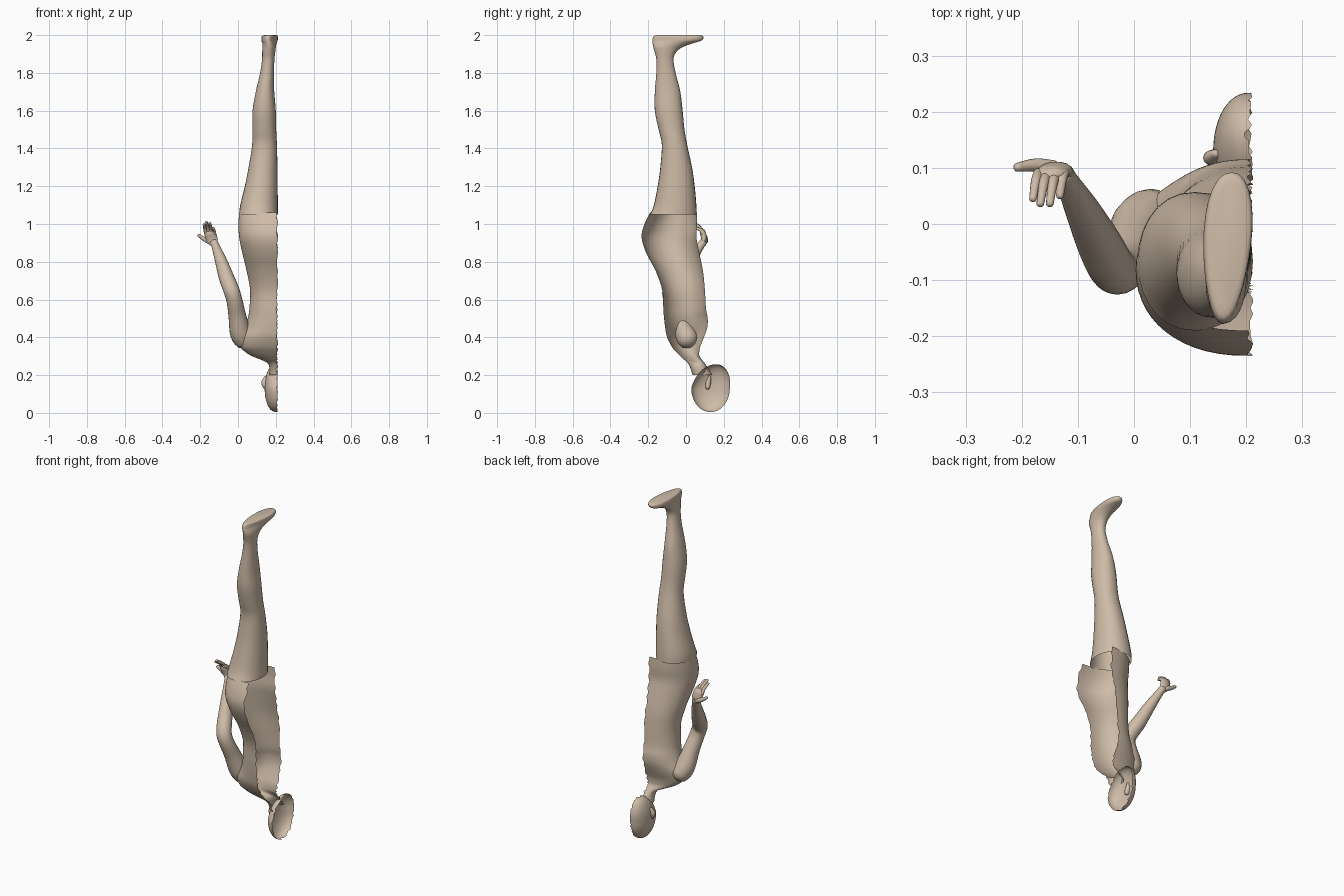
import bpy, bmesh, math, random
from mathutils import Vector

random.seed(4)
skin = bpy.data.materials.new("skin")
skin.diffuse_color = (0.62, 0.5, 0.39, 1)
CUT = 0.207


def smooth_rows(rows, steps):
    """Catmull-Rom interpolation through rows of numbers."""
    out = []
    for i in range(len(rows) - 1):
        p0, p1 = rows[max(i - 1, 0)], rows[i]
        p2, p3 = rows[i + 1], rows[min(i + 2, len(rows) - 1)]
        for s in range(steps):
            t = s / steps
            out.append([0.5 * (2 * b + (c - a) * t + (2 * a - 5 * b + 4 * c - d) * t * t
                               + (3 * b - a - 3 * c + d) * t ** 3)
                        for a, b, c, d in zip(p0, p1, p2, p3)])
    return out + [list(rows[-1])]


def loft(name, rings, closed=True, cap_start=False, cap_end=False):
    bm = bmesh.new()
    vs = [[bm.verts.new(p) for p in ring] for ring in rings]
    n = len(vs[0])
    for a, b in zip(vs, vs[1:]):
        for i in range(n if closed else n - 1):
            j = (i + 1) % n
            bm.faces.new((a[i], a[j], b[j], b[i]))
    if cap_start:
        bm.faces.new(vs[0])
    if cap_end:
        bm.faces.new(vs[-1])
    bmesh.ops.recalc_face_normals(bm, faces=bm.faces)
    me = bpy.data.meshes.new(name)
    bm.to_mesh(me)
    bm.free()
    me.materials.append(skin)
    ob = bpy.data.objects.new(name, me)
    bpy.context.collection.objects.link(ob)
    bpy.ops.object.select_all(action='DESELECT')
    ob.select_set(True)
    bpy.context.view_layer.objects.active = ob
    bpy.ops.object.shade_smooth_by_angle(angle=math.radians(50))
    return ob


def half_shell(name, rows, steps, power=0.85, n=28, jitter=0.006):
    """Open half body; rows are z, back y, front y, outer x."""
    rings = []
    for z, y0, y1, x0 in smooth_rows(rows, steps):
        ring = []
        for i in range(n + 1):
            t = math.pi * i / n
            x = CUT - (CUT - x0) * max(math.sin(t), 0) ** power
            if i in (0, n):
                x += random.uniform(-jitter, jitter)
            ring.append((x, (y0 + y1) / 2 - (y1 - y0) / 2 * math.cos(t), z))
        rings.append(ring)
    return loft(name, rings, closed=False)


def tube(name, pts, steps=5, n=14, flat=1.0):
    """Limb along points x, y, z, radius, with rounded ends."""
    rows = smooth_rows(pts, steps)
    c = [Vector(r[:3]) for r in rows]
    rings = []
    for i, r in enumerate(rows):
        d = (c[min(i + 1, len(c) - 1)] - c[max(i - 1, 0)]).normalized()
        u = d.cross(Vector((0, 1, 0))).normalized()
        v = d.cross(u)
        ring = lambda o, k: [o + (u * math.cos(a) + v * math.sin(a) * flat) * r[3] * k
                             for a in (math.tau * j / n for j in range(n))]
        ends = [(1, 0.15), (0.87, 0.5), (0.5, 0.87)]
        if i == 0:
            rings += [ring(c[i] - d * r[3] * e * 0.8, k) for e, k in ends]
        rings.append(ring(c[i], 1))
        if i == len(rows) - 1:
            rings += [ring(c[i] + d * r[3] * e * 0.8, k) for e, k in reversed(ends)]
    return loft(name, rings, cap_start=True, cap_end=True)


# torso half shell, hips down to the neck (the figure is upside down)
half_shell("torso", [
    (1.06, -0.19, 0.057, 0.006), (1.0, -0.22, 0.058, 0.003), (0.93, -0.235, 0.055, 0.006),
    (0.85, -0.212, 0.07, 0.022), (0.75, -0.16, 0.09, 0.046), (0.65, -0.126, 0.10, 0.064),
    (0.55, -0.12, 0.106, 0.06), (0.5, -0.116, 0.115, 0.052), (0.45, -0.11, 0.112, 0.035),
    (0.4, -0.10, 0.095, 0.01), (0.35, -0.075, 0.075, 0.012), (0.32, -0.05, 0.07, 0.042),
    (0.3, -0.03, 0.072, 0.075), (0.28, -0.008, 0.085, 0.125), (0.265, 0.008, 0.098, 0.155),
    (0.24, 0.022, 0.115, 0.166), (0.2, 0.035, 0.14, 0.165)], 4)

# head half shell
head = []
for i in range(15):
    a = math.pi * (0.03 + 0.94 * i / 14)
    s, z = math.sin(a), 0.131 + 0.127 * math.cos(a)
    yc = 0.13 + 0.03 * max(math.cos(a), 0)
    head.append((z, yc - 0.102 * s, yc + 0.102 * s * (1 - 0.1 * max(math.cos(a), 0)),
                 CUT - 0.066 * s ** 0.8))
half_shell("head", head, 2, power=0.9, n=24, jitter=0.004)

# ear
tube("ear", [(0.148, 0.115, 0.135, 0.014), (0.141, 0.118, 0.16, 0.018),
             (0.147, 0.125, 0.187, 0.01)], flat=0.8).scale.x = 1.0

# leg and foot: z, back y, front y, outer x, inner x, toe widening
leg_rows = [
    (1.05, -0.19, 0.057, 0.006, 0.212, 0), (1.1, -0.17, 0.055, 0.012, 0.211, 0),
    (1.2, -0.15, 0.046, 0.036, 0.21, 0), (1.3, -0.136, 0.032, 0.056, 0.209, 0),
    (1.42, -0.128, 0.006, 0.075, 0.206, 0), (1.5, -0.145, -0.008, 0.076, 0.202, 0),
    (1.6, -0.165, -0.018, 0.077, 0.2, 0), (1.7, -0.165, -0.03, 0.094, 0.192, 0),
    (1.8, -0.157, -0.055, 0.117, 0.19, 0), (1.87, -0.157, -0.066, 0.127, 0.193, 0),
    (1.91, -0.166, -0.052, 0.128, 0.197, 0), (1.935, -0.173, -0.02, 0.13, 0.2, 0),
    (1.955, -0.177, 0.03, 0.129, 0.203, 0.1), (1.97, -0.178, 0.08, 0.124, 0.207, 0.2),
    (1.985, -0.176, 0.092, 0.124, 0.208, 0.22), (1.996, -0.168, 0.088, 0.128, 0.206, 0.2),
    (2.0, -0.15, 0.075, 0.14, 0.198, 0.2)]
rings = []
for z, y0, y1, xa, xb, k in smooth_rows(leg_rows, 4):
    ring = []
    for j in range(28):
        a = math.tau * j / 28
        s, c = math.sin(a), math.cos(a)
        w = math.copysign(abs(c) ** 0.9, c) * (xb - xa) / 2 * (1 + k * s)
        ring.append(((xa + xb) / 2 + w + k * 0.035 * s,
                     (y0 + y1) / 2 + s * (y1 - y0) / 2, min(z, 2.0)))
    rings.append(ring)
loft("leg", rings, cap_end=True)

# arm: shoulder, elbow, wrist
tube("arm", [(0.03, 0.01, 0.39, 0.055), (0.012, -0.01, 0.43, 0.056),
             (-0.005, -0.045, 0.52, 0.046), (-0.02, -0.078, 0.6, 0.042),
             (-0.037, -0.08, 0.655, 0.042), (-0.062, -0.035, 0.72, 0.04),
             (-0.092, 0.025, 0.81, 0.031), (-0.12, 0.077, 0.885, 0.021),
             (-0.127, 0.088, 0.9, 0.021)], n=20)

# hand
tube("palm", [(-0.125, 0.086, 0.893, 0.02), (-0.137, 0.096, 0.918, 0.03),
              (-0.148, 0.09, 0.95, 0.031)], flat=0.5)
tube("thumb", [(-0.145, 0.1, 0.905, 0.014), (-0.175, 0.105, 0.918, 0.012),
               (-0.208, 0.101, 0.94, 0.008)])
for i, (x, y, z) in enumerate([(-0.18, 0.045, 0.997), (-0.167, 0.036, 1.01),
                               (-0.15, 0.036, 1.005), (-0.132, 0.05, 0.978)]):
    base = Vector((-0.17 + i * 0.015, 0.09, 0.95))
    mid = base.lerp(Vector((x, y, z)), 0.5) + Vector((0, 0.008, 0.004))
    tube(f"finger_{i + 1}", [(*base, 0.01), (*mid, 0.009), (x, y, z, 0.007)], n=10)
